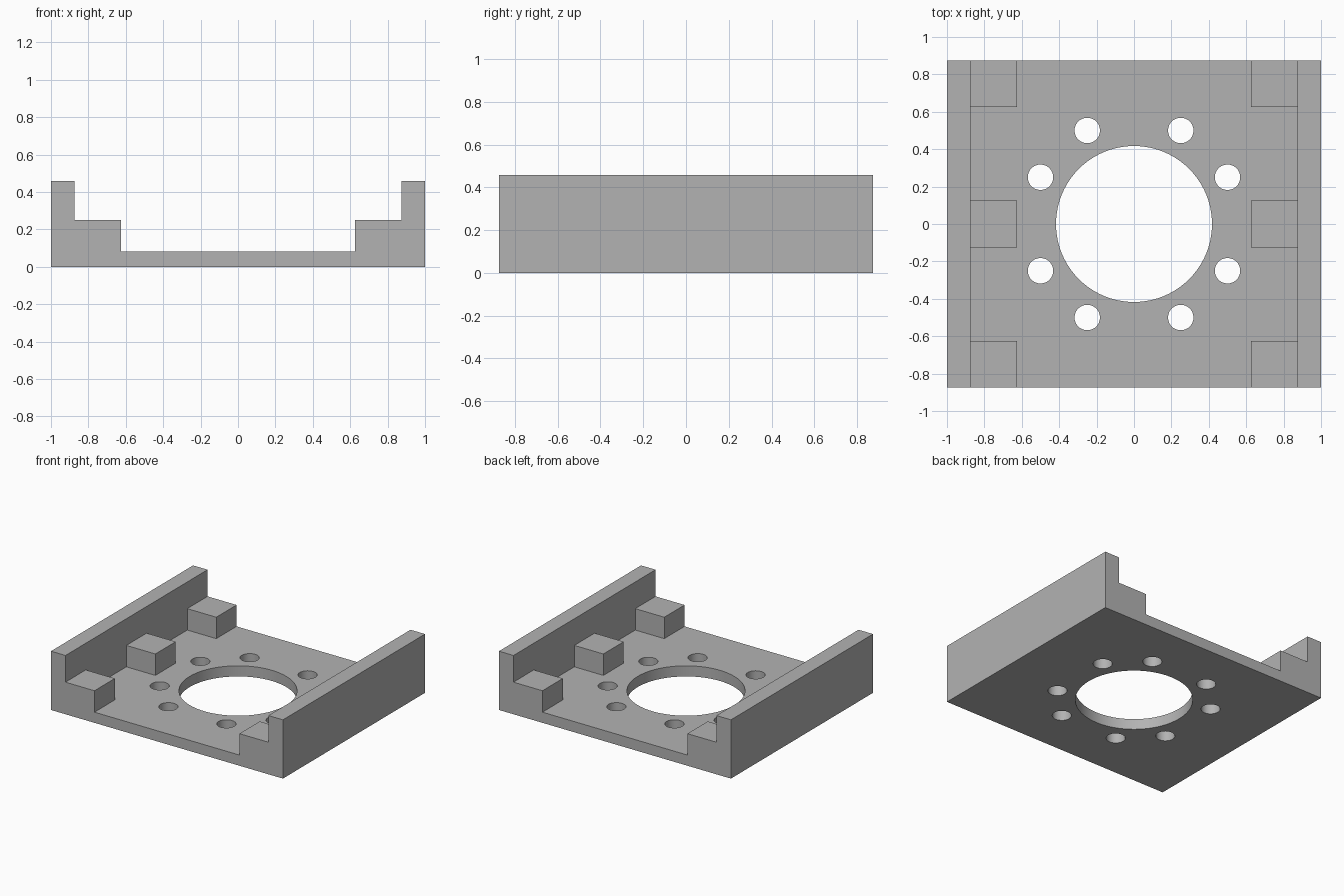
import bpy
import bmesh
from mathutils import Matrix, Vector

cube = bpy.data.objects.get("Cube")
if cube:
    bpy.data.objects.remove(cube, do_unlink=True)

HALF_X, HALF_Y = 1.0, 0.875
FLOOR, STEP, TOP = 0.083, 0.25, 0.458
WALL_IN, STEP_IN = 0.875, 0.625

# Material
grey = bpy.data.materials.new("plain grey")
grey.use_nodes = True
colour = (0.45, 0.45, 0.45, 1)
grey.diffuse_color = colour
grey.node_tree.nodes["Principled BSDF"].inputs["Base Color"].default_value = colour


def make_object(name, bm):
    bmesh.ops.recalc_face_normals(bm, faces=bm.faces)
    mesh = bpy.data.meshes.new(name)
    bm.to_mesh(mesh)
    bm.free()
    mesh.materials.append(grey)
    obj = bpy.data.objects.new(name, mesh)
    bpy.context.collection.objects.link(obj)
    return obj


def box(name, low, high):
    low, high = Vector(low), Vector(high)
    bm = bmesh.new()
    place = Matrix.Translation((low + high) / 2) @ Matrix.Diagonal((*(high - low), 1))
    bmesh.ops.create_cube(bm, size=1, matrix=place)
    return make_object(name, bm)


def cylinder(name, x, y, radius, sides):
    bm = bmesh.new()
    bmesh.ops.create_cone(bm, cap_ends=True, segments=sides, radius1=radius,
                          radius2=radius, depth=1, matrix=Matrix.Translation((x, y, 0)))
    return make_object(name, bm)


def combine(target, tool, operation):
    mod = target.modifiers.new(tool.name, "BOOLEAN")
    mod.operation, mod.object, mod.solver = operation, tool, "EXACT"
    bpy.ops.object.select_all(action="DESELECT")
    target.select_set(True)
    bpy.context.view_layer.objects.active = target
    bpy.ops.object.modifier_apply(modifier=mod.name)
    bpy.data.objects.remove(tool, do_unlink=True)


# Channel: floor and two side walls, extruded front to back
half = [(HALF_X, 0), (HALF_X, TOP), (WALL_IN, TOP), (WALL_IN, FLOOR)]
profile = half + [(-x, z) for x, z in reversed(half)]
bm = bmesh.new()
face = bm.faces.new([bm.verts.new((x, -HALF_Y, z)) for x, z in profile])
extruded = bmesh.ops.extrude_face_region(bm, geom=[face], use_keep_orig=True)
bmesh.ops.translate(bm, vec=(0, 2 * HALF_Y, 0),
                    verts=[v for v in extruded["geom"] if isinstance(v, bmesh.types.BMVert)])
bracket = make_object("mounting_bracket", bm)

# Support blocks along each wall
for side in (-1, 1):
    x0, x1 = sorted((side * STEP_IN, side * (WALL_IN + 0.05)))
    for y in (-0.75, 0, 0.75):
        block = box("support_block", (x0, y - 0.125, 0.04), (x1, y + 0.125, STEP))
        combine(bracket, block, "UNION")

# Central opening and ring of bolt holes
combine(bracket, cylinder("central_opening", 0, 0, 0.417, 96), "DIFFERENCE")
for sx in (-1, 1):
    for sy in (-1, 1):
        for x, y in ((0.25, 0.5), (0.5, 0.25)):
            combine(bracket, cylinder("bolt_hole", sx * x, sy * y, 0.068, 48), "DIFFERENCE")

bracket.select_set(True)
bpy.context.view_layer.objects.active = bracket
bpy.ops.object.shade_smooth_by_angle()
